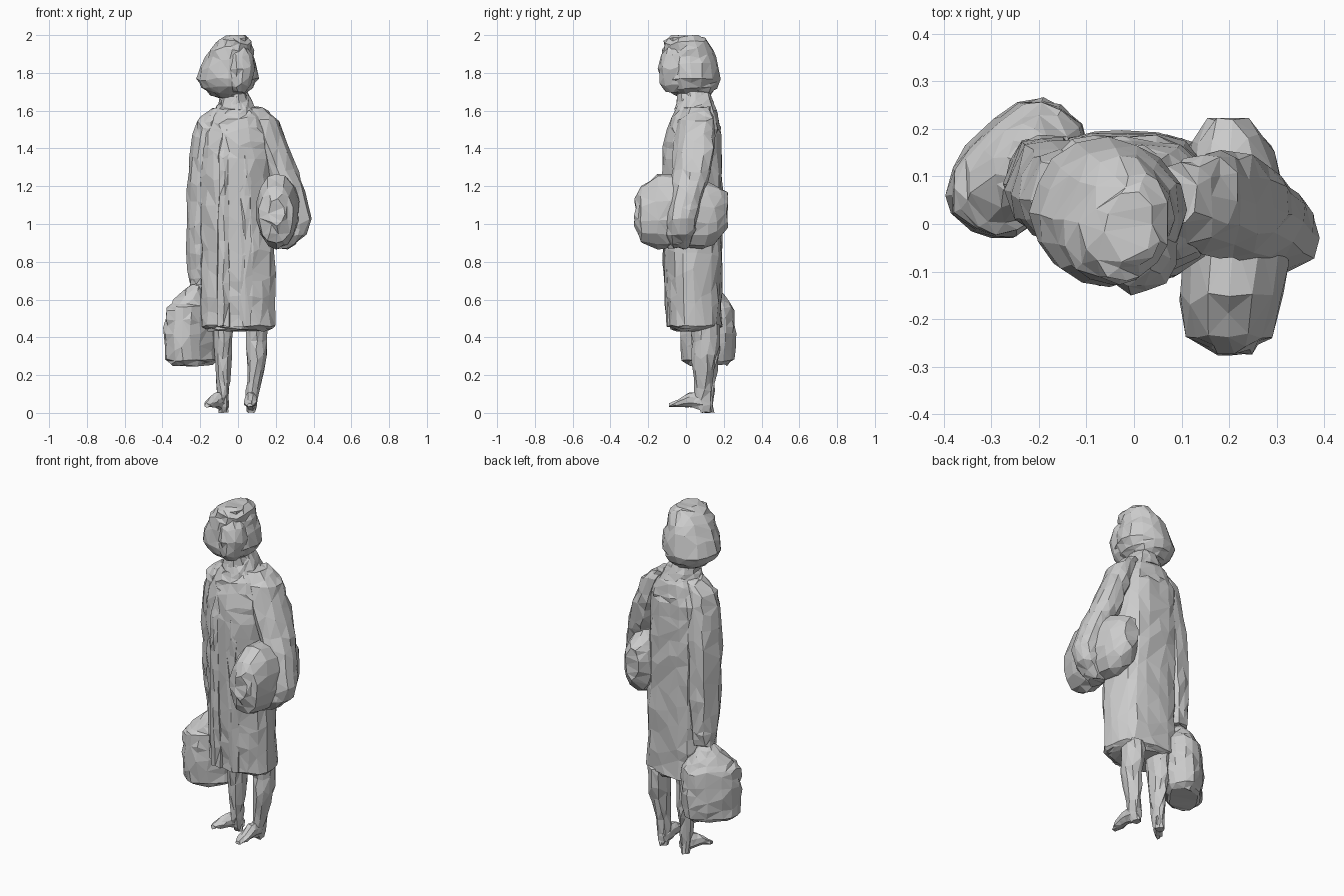
import bpy, bmesh, math, random
from mathutils import Vector

random.seed(7)


def power(v, p):
    return math.copysign(abs(v) ** p, v)


def loft(name, rings, axis='Z', sides=16, box=1.0, turn=0, folds=0.0,
         jitter=0.006, steps=3, keep=0.6):
    """Faceted skin over rings (a, b, height, ra, rb).
    axis Z: a=x, b=y, height=z.  axis Y: a=x, b=z, height=y."""
    bm = bmesh.new()
    turn = math.radians(turn)
    full = []
    for r0, r1 in zip(rings, rings[1:]):
        for i in range(steps):
            full.append(Vector(r0).lerp(Vector(r1), i / steps)[:])
    full.append(rings[-1])
    loops = []
    for a, b, h, ra, rb in full:
        loop = []
        for i in range(sides):
            t = 2 * math.pi * (i + 0.5) / sides
            k = 1 + folds * math.cos(5 * t + 0.8)
            u, v = ra * k * power(math.cos(t), box), rb * k * power(math.sin(t), box)
            p = [a + u * math.cos(turn) - v * math.sin(turn),
                 b + u * math.sin(turn) + v * math.cos(turn), h]
            if axis == 'Y':
                p = [p[0], p[2], p[1]]
            p = [c + random.uniform(-jitter, jitter) for c in p]
            p[2] = min(2.0, max(0.0, p[2]))
            loop.append(bm.verts.new(p))
        loops.append(loop)
    for l0, l1 in zip(loops, loops[1:]):
        for i in range(sides):
            j = (i + 1) % sides
            bm.faces.new((l0[i], l0[j], l1[j], l1[i]))
    bm.faces.new(loops[0])
    bm.faces.new(loops[-1])
    bmesh.ops.recalc_face_normals(bm, faces=bm.faces)
    bmesh.ops.triangulate(bm, faces=bm.faces)
    me = bpy.data.meshes.new(name)
    bm.to_mesh(me)
    bm.free()
    ob = bpy.data.objects.new(name, me)
    bpy.context.collection.objects.link(ob)
    # uneven facets
    mod = ob.modifiers.new("facets", 'DECIMATE')
    mod.ratio = keep
    return ob


# long coat from hem to neck
loft("coat", [(0, .05, .435, .16, .11), (0, .05, .46, .2, .14),
              (0, .045, .62, .2, .147), (0, .042, .85, .196, .152),
              (-.01, .04, 1.1, .192, .155), (-.01, .036, 1.35, .19, .158),
              (-.01, .045, 1.48, .18, .145), (-.005, .05, 1.56, .145, .125),
              (-.01, .052, 1.63, .09, .10), (-.02, .045, 1.71, .06, .075)],
     sides=20, box=.88, turn=-8, folds=.03)

# collar around the neck
loft("collar", [(-.01, .05, 1.6, .11, .115), (-.015, .05, 1.64, .09, .105),
                (-.02, .045, 1.69, .07, .09)], sides=12, steps=2)

# overlapping edges of the open coat front
for side, x in (("left", -.075), ("right", .04)):
    loft(side + "_coat_edge", [(x, -.085, .46, .035, .018), (x, -.10, .8, .035, .02),
                               (x, -.108, 1.15, .03, .018), (x, -.105, 1.35, .03, .018),
                               (x * .8, -.075, 1.5, .02, .015)], sides=6, keep=.8)

# bobbed hair and face
loft("hair", [(-.03, .04, 1.665, .05, .06), (-.055, .035, 1.685, .09, .10),
              (-.058, .028, 1.72, .14, .138), (-.055, .026, 1.765, .163, .154),
              (-.045, .02, 1.85, .14, .148), (-.035, .01, 1.92, .115, .135),
              (-.015, 0, 1.97, .085, .115), (-.01, -.005, 2.0, .05, .075)],
     steps=2, turn=-10)
loft("face", [(.0, -.05, 1.70, .035, .06), (.005, -.055, 1.735, .065, .08),
              (.01, -.06, 1.82, .08, .088), (.005, -.055, 1.9, .07, .078),
              (0, -.04, 1.95, .04, .05)], sides=12, steps=2)

# arm hanging down to the case
loft("hanging_arm", [(-.09, .06, 1.61, .05, .06), (-.145, .06, 1.54, .075, .085),
                     (-.168, .065, 1.43, .078, .10), (-.182, .08, 1.2, .083, .105),
                     (-.19, .095, .95, .078, .092), (-.195, .105, .78, .072, .08),
                     (-.20, .11, .68, .06, .06)], sides=12, turn=-10, folds=.04)
loft("hanging_hand", [(-.20, .11, .74, .03, .04), (-.21, .11, .66, .035, .045),
                      (-.22, .11, .59, .025, .035)], sides=8)

# arm wrapped over the bundle
loft("bent_arm", [(.085, .06, 1.62, .05, .07), (.14, .055, 1.55, .07, .10),
                  (.18, .045, 1.42, .08, .115), (.235, .03, 1.27, .085, .105),
                  (.28, .005, 1.15, .085, .09), (.305, -.02, 1.03, .083, .085),
                  (.285, -.03, .94, .075, .075), (.23, -.04, .87, .045, .05)],
     sides=12, turn=-22, folds=.03)

# bundle held under the arm, front to back
loft("bundle", [(.205, 1.06, -.27, .04, .07), (.2, 1.05, -.235, .09, .15),
                (.205, 1.07, -.15, .108, .20), (.215, 1.07, -.03, .115, .19),
                (.21, 1.05, .09, .105, .18), (.205, 1.05, .16, .09, .155),
                (.2, 1.08, .22, .045, .09)], axis='Y', box=.95, sides=14, steps=2)

# travel case with its handle
loft("travel_case", [(-.245, .115, .252, .115, .07), (-.245, .115, .285, .155, .105),
                     (-.245, .115, .42, .162, .11), (-.243, .115, .54, .158, .105),
                     (-.235, .115, .6, .115, .08), (-.215, .11, .68, .035, .035)],
     box=.8, turn=45, sides=16)

# legs with narrow ankles and heels
for side, x in (("left", -.078), ("right", .1)):
    s = .9 if x < 0 else 1
    lean = 0 if x < 0 else -.028
    back = .01 if x < 0 else -.005
    loft(side + "_leg", [(x, .105, .47, .058 * s, .075), (x, .105, .38, .056 * s, .073),
                         (x, .10 + back, .28, .052 * s, .065),
                         (x + lean * .6, .095 + back, .16, .037, .048),
                         (x + lean, .095 + back, .07, .03, .042),
                         (x + lean, .11 + back, 0, .022, .027)],
         sides=10, steps=2)

# shoes, one pointing ahead and one turned out
for side, heel, toe in (("left", (-.065, .13), (-.165, 0)),
                        ("right", (.072, .13), (.062, -.09))):
    shoe = []
    for f, z, w, h in ((0, .045, .02, .035), (.2, .06, .032, .05), (.5, .07, .034, .04),
                       (.8, .05, .033, .02), (1, .04, .016, .01)):
        shoe.append((heel[0] + (toe[0] - heel[0]) * f, z,
                     heel[1] + (toe[1] - heel[1]) * f, w, h))
    loft(side + "_shoe", shoe, axis='Y', sides=8, steps=2, jitter=.003, keep=.8)
